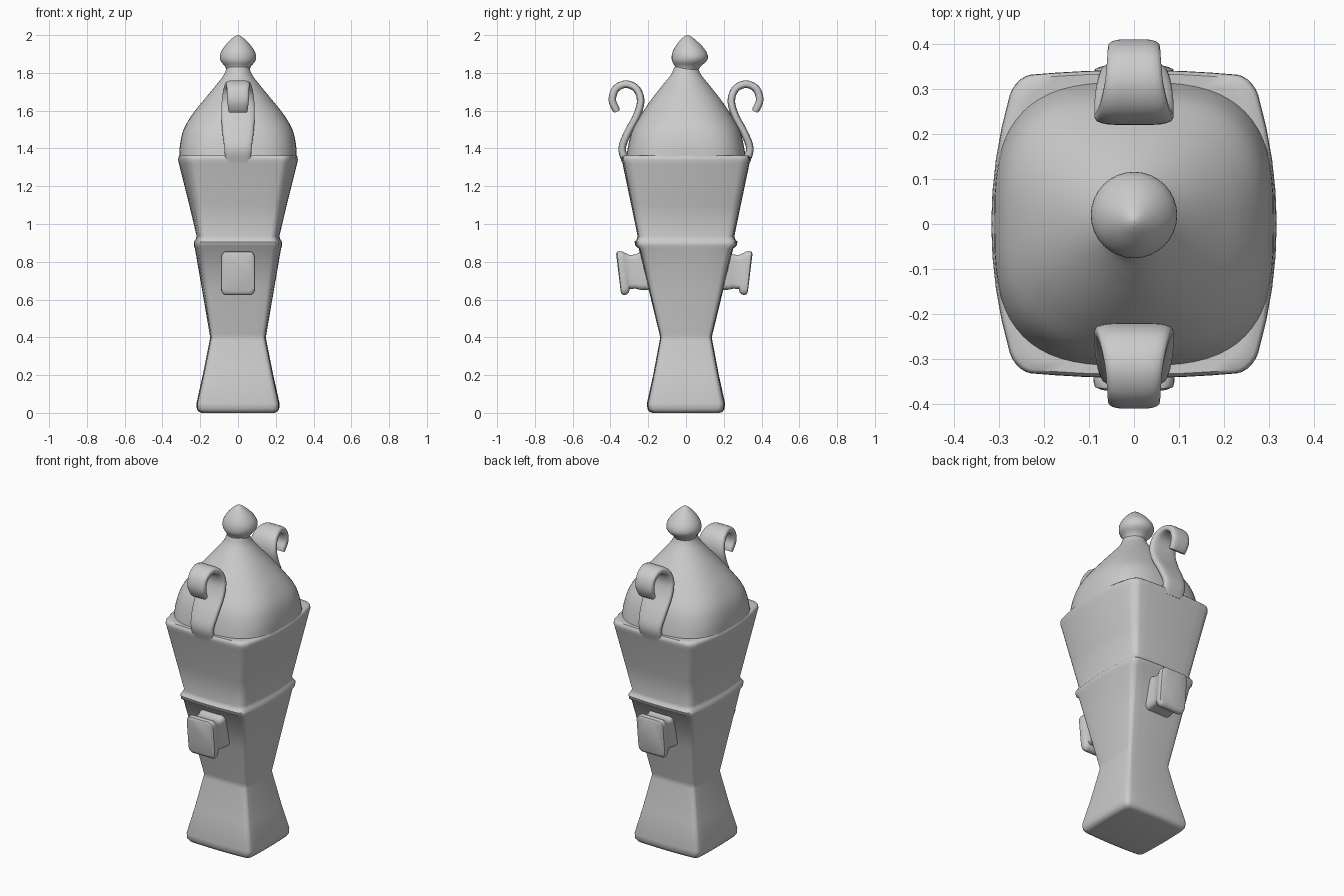
import bpy, bmesh, math
from mathutils import Vector

cube = bpy.data.objects.get("Cube")
if cube:
    bpy.data.objects.remove(cube)

grey = bpy.data.materials.new("plain grey")
grey.use_nodes = True
grey.diffuse_color = (0.6, 0.6, 0.6, 1)
grey.node_tree.nodes["Principled BSDF"].inputs["Base Color"].default_value = (0.6, 0.6, 0.6, 1)


def loft(name, rings, angle=40):
    """Skin closed rings of points and cap both ends."""
    bm = bmesh.new()
    loops = [[bm.verts.new(p) for p in ring] for ring in rings]
    for a, b in zip(loops, loops[1:]):
        for i in range(len(a)):
            j = (i + 1) % len(a)
            bm.faces.new((a[i], a[j], b[j], b[i]))
    bm.faces.new(loops[0][::-1])
    bm.faces.new(loops[-1])
    bmesh.ops.recalc_face_normals(bm, faces=bm.faces)
    mesh = bpy.data.meshes.new(name)
    bm.to_mesh(mesh)
    bm.free()
    ob = bpy.data.objects.new(name, mesh)
    bpy.context.collection.objects.link(ob)
    mesh.materials.append(grey)
    bpy.ops.object.select_all(action='DESELECT')
    ob.select_set(True)
    bpy.context.view_layer.objects.active = ob
    bpy.ops.object.shade_smooth_by_angle(angle=math.radians(angle))
    return ob


def rounded_square(radius, steps=5, side=8):
    """Unit square outline with rounded corners and divided sides."""
    pts, c = [], 1 - radius
    for k in range(4):
        turn = k * math.pi / 2
        cx, cy = [(c, c), (-c, c), (-c, -c), (c, -c)][k]
        for i in range(steps + 1):
            t = turn + i / steps * math.pi / 2
            pts.append((cx + radius * math.cos(t), cy + radius * math.sin(t)))
        dx, dy = [(-1, 0), (0, -1), (1, 0), (0, 1)][k]
        x, y = pts[-1]
        for i in range(1, side):
            pts.append((x + dx * 2 * c * i / side, y + dy * 2 * c * i / side))
    return pts


def smooth_path(points, steps=5):
    """Catmull-Rom interpolation of tuples of any size."""
    vs = [Vector(p) for p in points]
    vs = [vs[0] * 2 - vs[1]] + vs + [vs[-1] * 2 - vs[-2]]
    out = []
    for a, b, c, d in zip(vs, vs[1:], vs[2:], vs[3:]):
        for i in range(steps):
            t = i / steps
            out.append((b * 2 + (c - a) * t + (a * 2 - b * 5 + c * 4 - d) * t * t
                        + (b * 3 - a - c * 3 + d) * t ** 3) / 2)
    return out + [vs[-2]]


# Square pedestal and flaring body: height, half width, half depth, side bulge
body_profile = [
    (0, 0.19, 0.175, 0.03), (0.005, 0.207, 0.193, 0.03), (0.02, 0.218, 0.204, 0.03),
    (0.05, 0.22, 0.207, 0.03), (0.2, 0.187, 0.174, 0.04), (0.385, 0.15, 0.139, 0.05),
    (0.4, 0.148, 0.137, 0.05), (0.415, 0.15, 0.14, 0.05), (0.65, 0.19, 0.197, 0.08),
    (0.87, 0.228, 0.25, 0.1), (0.885, 0.234, 0.268, 0.1), (0.905, 0.234, 0.273, 0.1),
    (0.918, 0.225, 0.262, 0.1), (0.935, 0.219, 0.256, 0.1), (1.1, 0.258, 0.29, 0.13),
    (1.32, 0.313, 0.336, 0.17), (1.34, 0.317, 0.342, 0.17), (1.355, 0.315, 0.341, 0.17),
    (1.363, 0.308, 0.334, 0.17), (1.362, 0.28, 0.31, 0.17)]
outline = rounded_square(0.13)
loft("body", [[(x * w * (1 - b * y * y), y * d * (1 - 0.04 * x * x), z) for x, y in outline]
              for z, w, d, b in body_profile], 50)

# Rounded lid: height, half width, half depth, squareness
lid_profile = smooth_path([
    (1.34, 0.312, 0.318, 3), (1.42, 0.307, 0.305, 2.9), (1.5, 0.288, 0.283, 2.7),
    (1.58, 0.242, 0.238, 2.4), (1.66, 0.178, 0.183, 2.2), (1.74, 0.112, 0.12, 2),
    (1.79, 0.075, 0.08, 2), (1.83, 0.059, 0.062, 2)], 4)


def oval(z, w, d, power, shift=0, n=64):
    ring = []
    for i in range(n):
        c, s = math.cos(math.tau * i / n), math.sin(math.tau * i / n)
        ring.append((w * math.copysign(abs(c) ** (2 / power), c),
                     shift + d * math.copysign(abs(s) ** (2 / power), s), z))
    return ring


loft("lid", [oval(*p) for p in lid_profile], 60)

# Teardrop knob on the lid: height, radius, shift in y
knob_profile = smooth_path([
    (1.81, 0.058, 0.004), (1.835, 0.069, 0.01), (1.86, 0.09, 0.017), (1.885, 0.096, 0.02),
    (1.915, 0.088, 0.018), (1.95, 0.064, 0.014), (1.98, 0.034, 0.01), (1.995, 0.014, 0.008),
    (2.0, 0.002, 0.008)], 3)
loft("knob", [oval(z, r, r, 2, s, 32) for z, r, s in knob_profile], 60)

# Scrolled ribbon handles: y, z, half width
handle_path = smooth_path([
    (0.32, 1.33, 0.068), (0.338, 1.4, 0.072), (0.31, 1.48, 0.082), (0.262, 1.57, 0.088),
    (0.24, 1.65, 0.086), (0.262, 1.715, 0.076), (0.318, 1.74, 0.064), (0.372, 1.715, 0.059),
    (0.39, 1.655, 0.057), (0.365, 1.595, 0.05)], 5)
ribbon = rounded_square(0.7, 4, 2)


def handle(name, sign):
    rings = []
    last = len(handle_path) - 1
    for i, p in enumerate(handle_path):
        t = handle_path[min(i + 1, last)] - handle_path[max(i - 1, 0)]
        ty, tz = Vector((t[0], t[1])).normalized()
        thick = 0.02 if i < last else 0.014
        # Flat ribbon section with softened edges
        rings.append([(p[2] * math.copysign(abs(u) ** 0.7, u),
                       sign * (p[0] + thick * v * tz), p[1] - thick * v * ty)
                      for u, v in ribbon])
    loft(name, rings, 60)


# Blocky lugs with a flared root: distance from the wall, half width, bottom, top
lug_profile = [
    (0.18, 0.085, 0.65, 0.85), (0.235, 0.085, 0.652, 0.85), (0.26, 0.08, 0.658, 0.838),
    (0.29, 0.08, 0.655, 0.836), (0.31, 0.084, 0.64, 0.848), (0.322, 0.089, 0.627, 0.855),
    (0.338, 0.09, 0.623, 0.856), (0.35, 0.087, 0.63, 0.853), (0.355, 0.075, 0.645, 0.842)]
block = rounded_square(0.3, 5, 3)


def lug(name, sign, shift):
    rings = []
    for d, w, low, high in lug_profile:
        mid, half = (low + high) / 2, (high - low) / 2
        # The outer face leans outwards towards its top
        lean = 0.012 if d > 0.3 else 0
        rings.append([(u * w, sign * (d + shift + lean * (v - 0.5)), mid + v * half)
                      for u, v in block])
    loft(name, rings, 50)


for side, sign, shift in (("front", -1, 0.009), ("back", 1, -0.009)):
    handle(side + "_handle", sign)
    lug(side + "_lug", sign, shift)
